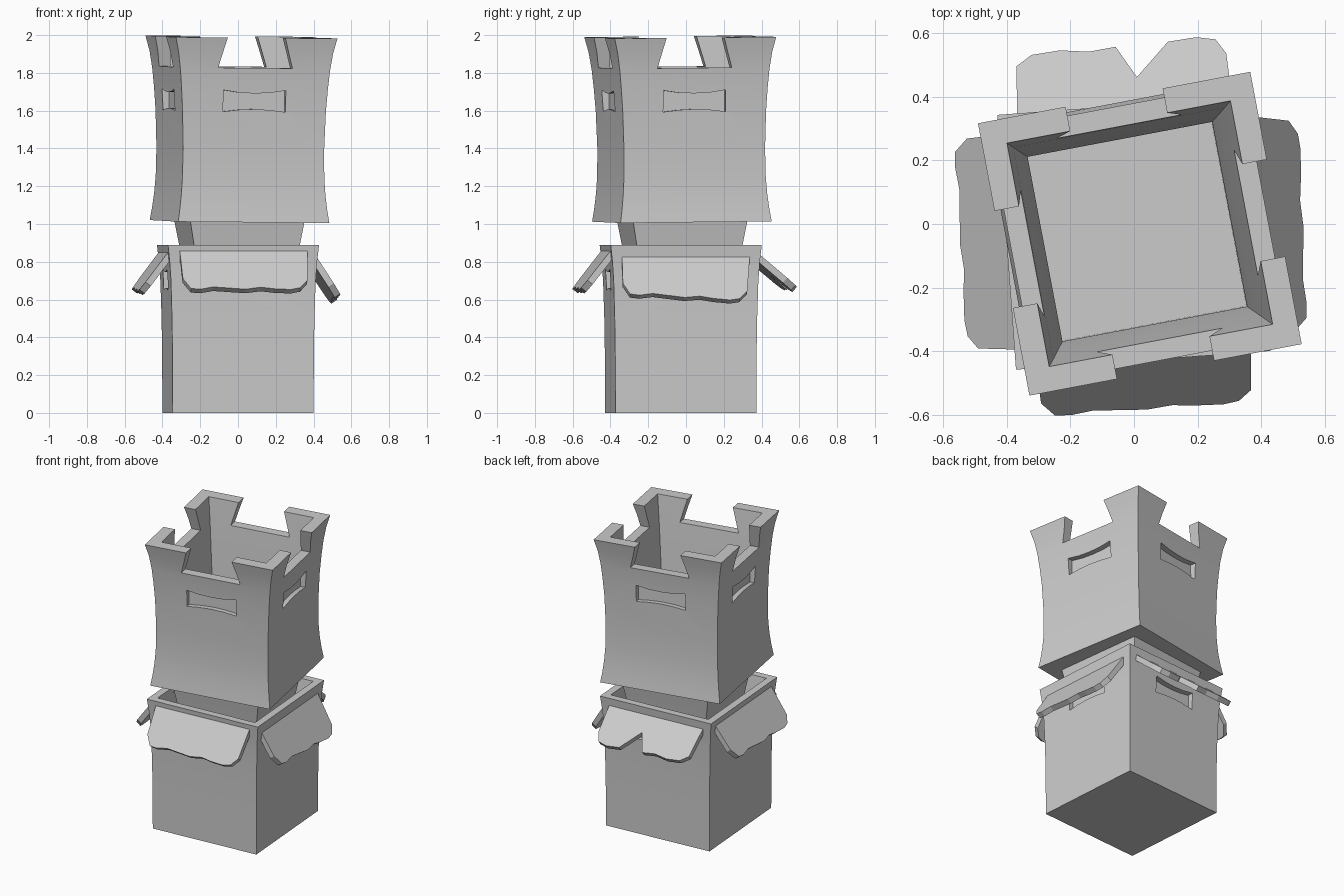
import bpy, bmesh
from math import radians, pi
from mathutils import Matrix

if "Cube" in bpy.data.objects:
    bpy.data.objects.remove(bpy.data.objects["Cube"])

T = Matrix.Translation


def R(deg, axis):
    return Matrix.Rotation(radians(deg), 4, axis)


def finish(bm, name, matrix):
    bmesh.ops.transform(bm, matrix=matrix, verts=bm.verts)
    bmesh.ops.recalc_face_normals(bm, faces=bm.faces)
    me = bpy.data.meshes.new(name)
    bm.to_mesh(me)
    bm.free()
    ob = bpy.data.objects.new(name, me)
    bpy.context.collection.objects.link(ob)
    return ob


def square_loft(name, profile, matrix):
    """Stack square rings given as (half width, z) and cap both ends."""
    bm = bmesh.new()
    rings = [[bm.verts.new((x * h, y * h, z)) for x, y in
              ((-1, -1), (1, -1), (1, 1), (-1, 1))] for h, z in profile]
    for a, b in zip(rings, rings[1:]):
        for i in range(4):
            j = (i + 1) % 4
            bm.faces.new((a[i], a[j], b[j], b[i]))
    bm.faces.new(rings[0])
    bm.faces.new(rings[-1])
    return finish(bm, name, matrix)


def prism(name, outline, y0, y1, matrix):
    """Extrude an (x, z) outline from y0 to y1."""
    bm = bmesh.new()
    a = [bm.verts.new((x, y0, z)) for x, z in outline]
    b = [bm.verts.new((x, y1, z)) for x, z in outline]
    bm.faces.new(a)
    bm.faces.new(b)
    for i in range(len(a)):
        j = (i + 1) % len(a)
        bm.faces.new((a[i], a[j], b[j], b[i]))
    return finish(bm, name, matrix)


def cut(target, cutter):
    cutter.hide_render = True
    mod = target.modifiers.new("cut", 'BOOLEAN')
    mod.operation = 'DIFFERENCE'
    mod.solver = 'EXACT'
    mod.object = cutter
    bpy.context.view_layer.objects.active = target
    bpy.ops.object.modifier_apply(modifier=mod.name)
    bpy.data.objects.remove(cutter)


def cut_windows(target, matrix, w, z, depth_at):
    """Bow-tie shaped recess on each of the four sides."""
    o = [(-w, z - .057), (-w * .5, z - .047), (0, z - .043), (w * .5, z - .047), (w, z - .057),
         (w, z + .057), (w * .5, z + .044), (0, z + .04), (-w * .5, z + .044), (-w, z + .057)]
    for k in range(4):
        cut(target, prism("window_cutter", o, -depth_at, -.6, matrix @ R(90 * k, 'Z')))


def smooth(ob):
    bpy.ops.object.select_all(action='DESELECT')
    ob.select_set(True)
    bpy.context.view_layer.objects.active = ob
    bpy.ops.object.shade_smooth_by_angle(angle=radians(25))


# Lower box with a hollow top
box_m = T((0, -.028, 0)) @ R(4.2, 'Z')
box = square_loft("lower_box", [
    (.374, 0), (.375, .3), (.378, .5), (.384, .7), (.391, .8), (.401, .89),
    (.352, .89), (.325, .7)], box_m)
cut_windows(box, box_m, .155, .705, .35)
smooth(box)

# Tapered neck between box and tower
square_loft("neck", [(.25, .69), (.283, .89), (.308, 1.03)],
            T((.008, -.02, 0)) @ R(8, 'Z'))

# Flared hollow tower, slightly leaning
tower_m = T((.008, -.022, 1.01)) @ R(10.7, 'Z') @ R(.6, 'X') @ R(.5, 'Y') @ T((0, 0, -1.01))
tower = square_loft("upper_tower", [
    (.407, 1.013), (.397, 1.08), (.388, 1.16), (.382, 1.25), (.380, 1.4), (.386, 1.6),
    (.394, 1.72), (.403, 1.82), (.416, 1.91), (.435, 1.99),
    (.357, 1.99), (.338, 1.8), (.315, 1.5), (.295, 1.25), (.295, 1.06)], tower_m)
for k in range(2):
    cut(tower, prism("battlement_cutter", [(-.2, 1.83), (.2, 1.83), (.124, 2.1), (-.124, 2.1)],
                     -.7, .7, tower_m @ R(90 * k, 'Z')))
cut_windows(tower, tower_m, .168, 1.655, .355)
smooth(tower)

# Ragged sloping awnings: side outlines are shared, the lower edge varies
wavy = [(-.29, -.285), (-.24, -.29), (-.17, -.275), (-.08, -.283), (0, -.29),
        (.08, -.277), (.15, -.287), (.24, -.292), (.29, -.28)]
split = [(-.3, -.28), (-.24, -.295), (-.15, -.285), (-.045, -.15), (.015, -.28),
         (.1, -.268), (.19, -.282), (.28, -.272)]
for name, k, edge, d, z, tilt, roll in (
        ("front_awning", 0, wavy, .35, .862, 38, 0),
        ("right_awning", 1, wavy, .345, .835, 33, 3.4),
        ("back_awning", 2, split, .35, .83, 50, 0),
        ("left_awning", 3, wavy, .345, .86, 37, 1)):
    outline = [(-.34, 0), (-.33, -.22)] + edge + [(.33, -.23), (.34, 0)]
    prism(name, outline, 0, -.035,
          box_m @ R(90 * k, 'Z') @ T((0, -d, z)) @ R(-tilt, 'X') @ R(roll, 'Y'))
